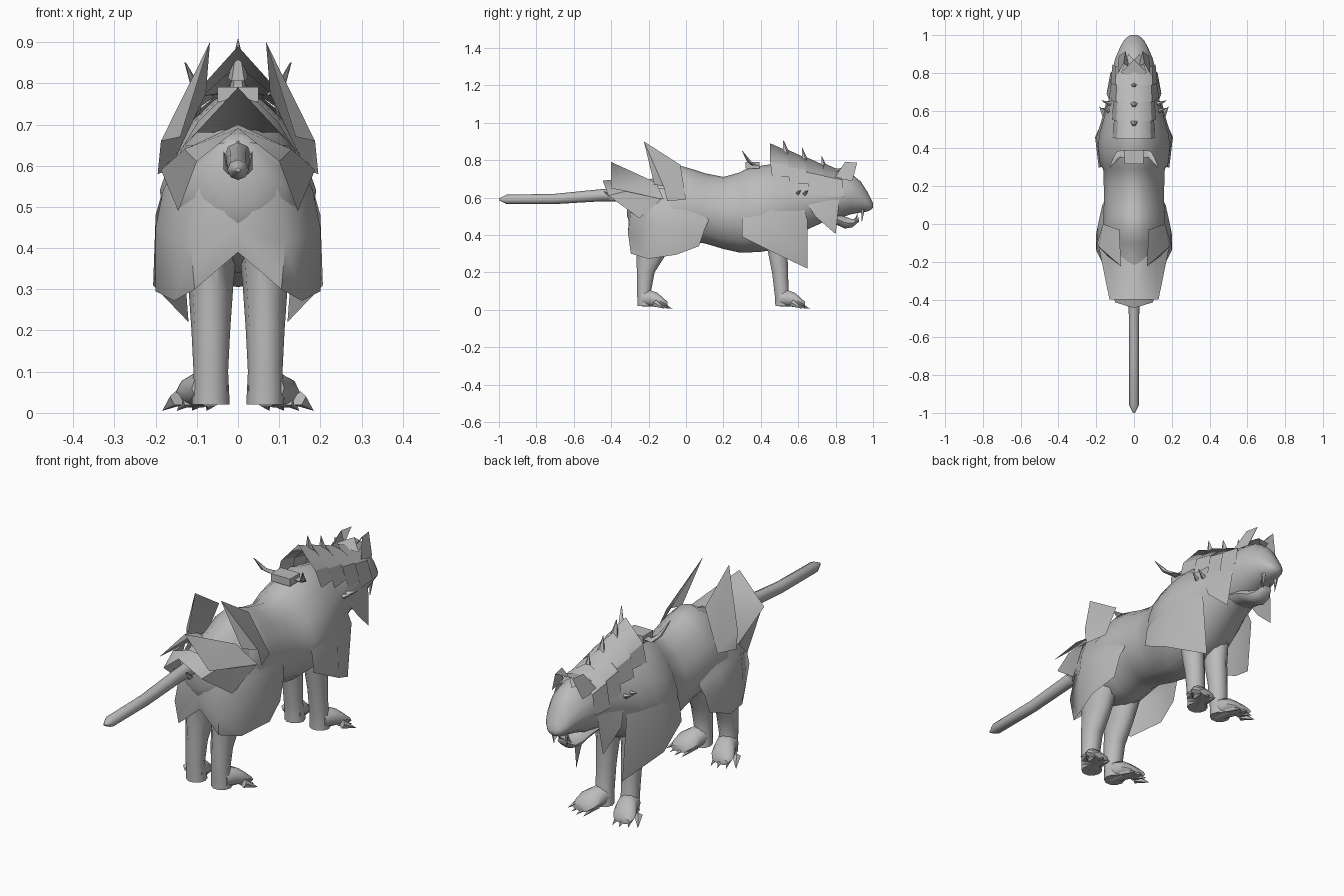
import bpy, bmesh, math
from mathutils import Vector

grey = bpy.data.materials.new("stone grey")
grey.diffuse_color = (0.5, 0.5, 0.5, 1)


def finish(name, bm, angle=40):
    bmesh.ops.recalc_face_normals(bm, faces=bm.faces)
    me = bpy.data.meshes.new(name)
    bm.to_mesh(me)
    bm.free()
    me.materials.append(grey)
    ob = bpy.data.objects.new(name, me)
    bpy.context.collection.objects.link(ob)
    bpy.context.view_layer.objects.active = ob
    ob.select_set(True)
    bpy.ops.object.shade_smooth_by_angle(angle=math.radians(angle))
    ob.select_set(False)
    return ob


def loft(name, rings, axis, sides=12, angle=50, egg=0):
    """Skin ellipses given as (centre, half width, half depth); egg narrows the top."""
    bm = bmesh.new()
    loops = []
    for c, a, b in rings:
        row = []
        for i in range(sides):
            t = 2 * math.pi * i / sides
            u, v = a * math.cos(t), b * math.sin(t)
            u *= 1 - egg * max(0, math.sin(t))
            off = (u, 0, v) if axis == 'y' else (u, v, 0)
            row.append(bm.verts.new(Vector(c) + Vector(off)))
        loops.append(row)
    for r, s in zip(loops, loops[1:]):
        for i in range(sides):
            j = (i + 1) % sides
            bm.faces.new((r[i], r[j], s[j], s[i]))
    bm.faces.new(loops[0])
    bm.faces.new(loops[-1])
    return finish(name, bm, angle)


def trunk(name, rows, sides=14, egg=0):
    """Loft along y from (y, top, bottom, half width)."""
    return loft(name, [((0, y, (t + b) / 2), w, (t - b) / 2) for y, t, b, w in rows],
                'y', sides, 50, egg)


def sheet(name, pts, faces, angle=25):
    """Thin plate, mirrored across the middle."""
    bm = bmesh.new()
    vs = [bm.verts.new(p) for p in pts]
    for f in faces:
        bm.faces.new([vs[i] for i in f])
    m = finish(name, bm, angle).modifiers.new("mirror", 'MIRROR')
    m.use_clip = True


def grid_sheet(name, rows):
    n = len(rows[0])
    sheet(name, sum(rows, []),
          [(r * n + i, r * n + i + 1, r * n + n + i + 1, r * n + n + i)
           for r in range(len(rows) - 1) for i in range(n - 1)], 70)


def spike(name, base, tip, r, sides=5):
    base, tip = Vector(base), Vector(tip)
    bm = bmesh.new()
    bmesh.ops.create_cone(bm, cap_ends=True, segments=sides, radius1=r, radius2=0,
                          depth=(tip - base).length)
    q = (tip - base).to_track_quat('Z', 'Y')
    for v in bm.verts:
        v.co = q @ v.co + (base + tip) / 2
    finish(name, bm)


# torso, neck and head
trunk("body", [
    (-.315, .66, .50, .05), (-.29, .68, .43, .11), (-.22, .69, .37, .155),
    (-.10, .725, .34, .168), (-.03, .77, .345, .165), (.04, .75, .36, .162),
    (.1, .73, .355, .16), (.2, .71, .325, .16), (.29, .735, .305, .163), (.315, .75, .305, .18),
    (.4, .77, .31, .19), (.47, .78, .32, .185), (.56, .76, .37, .16), (.65, .745, .43, .135),
    (.75, .74, .475, .12), (.82, .745, .49, .113), (.88, .73, .51, .098), (.935, .685, .52, .074),
    (.97, .63, .525, .055), (.99, .59, .535, .035), (1, .57, .545, .018)], 16, .24)
trunk("lower_jaw", [(.74, .53, .47, .075), (.8, .52, .455, .065), (.85, .5, .432, .052),
                    (.89, .485, .44, .043), (.925, .495, .47, .025)], 10)

# tail
trunk("tail", [(-.28, .66, .58, .035), (-.45, .645, .58, .028), (-.7, .62, .565, .026),
               (-.96, .615, .565, .026), (-1, .595, .585, .006)], 8)
for s in (-1, 1):
    spike("tail_base_tuft", (s * .02, -.39, .59), (s * .035, -.44, .635), .016, 4)

# legs and splayed paws
FRONT = [(.485, .44, .055, .075), (.49, .31, .05, .055), (.503, .2, .044, .045),
         (.51, .1, .042, .04), (.518, .06, .044, .043), (.52, .02, .046, .045)]
HIND = [(-.16, .42, .065, .12), (-.185, .3, .054, .085), (-.215, .2, .047, .05),
        (-.225, .1, .042, .04), (-.22, .06, .044, .042), (-.215, .02, .046, .047)]
for limb, rows, heel in (("front", FRONT, .52), ("hind", HIND, -.215)):
    for s in (-1, 1):
        loft(limb + "_leg", [((s * .066, y, z), w, d) for y, z, w, d in rows], 'z', 10)
        loft(limb + "_paw", [((s * .068, heel - .02, .06), .044, .045),
                             ((s * .078, heel + .025, .06), .05, .046),
                             ((s * .092, heel + .06, .054), .056, .04),
                             ((s * .102, heel + .09, .04), .055, .028),
                             ((s * .108, heel + .115, .028), .042, .016)], 'y', 10)
        for k in range(4):
            x = .064 + k * .028
            y = heel + .115 - .012 * abs(k - 1.2)
            spike(limb + "_claw", (s * x, y - .045, .034),
                  (s * (x + .012 + k * .008), y + .04 - k * .01, .005), .02, 5)

# skirt plates round the hindquarters
grid_sheet("hind_skirt", [
    [(0, -.31, .66), (.08, -.29, .65), (.125, -.18, .65), (.11, 0, .65), (.13, .12, .51)],
    [(0, -.305, .52), (.1, -.295, .53), (.182, -.15, .54), (.175, 0, .5), (.156, .12, .475)],
    [(0, -.3, .45), (.115, -.31, .41), (.2, -.14, .45), (.192, -.01, .43), (.168, .1, .43)],
    [(0, -.285, .39), (.105, -.295, .3), (.155, -.2, .272), (.2, -.05, .295), (.172, .07, .34)]])

# rump armour: raised saddle and the lower pointed flaps
sheet("rump_saddle",
      [(0, -.4, .79), (.13, -.4, .65), (.187, -.12, .59), (.1, -.16, .68), (0, -.2, .68)],
      [(0, 1, 3, 4), (1, 2, 3)])
sheet("rump_flap",
      [(0, -.445, .69), (.1, -.415, .61), (.145, -.25, .49), (.187, -.13, .59),
       (.13, -.3, .64), (0, -.36, .7)],
      [(0, 1, 4, 5), (1, 2, 4), (2, 3, 4)])

# hip blades, single upright leaves
sheet("hip_blade",
      [(.068, -.225, .9), (.187, -.12, .66), (.195, -.1, .58), (.165, .0, .59),
       (.078, -.03, .775), (.14, -.17, .67)],
      [(0, 1, 3, 4), (1, 2, 3), (0, 5, 1)])

# shoulder skirt, growing out of the shoulder
grid_sheet("shoulder_skirt", [
    [(.14, .31, .62), (.16, .45, .62), (.12, .61, .61)],
    [(.178, .3, .47), (.2, .46, .48), (.14, .65, .48)],
    [(.187, .3, .39), (.206, .46, .31), (.12, .65, .22)]])

# neck bands, each a ridge with a raised rear edge, and their spines
for i, (y, z) in enumerate([(.45, .89), (.545, .855), (.645, .815), (.735, .785)]):
    w = .09 + .003 * i
    sheet("neck_band", [(0, y, z), (w, y, z - .1 + .01 * i), (w + .025, y + .01, z - .18),
                        (w + .015, y + .11, z - .18), (w - .005, y + .1, z - .12 + .01 * i),
                        (0, y + .1, z - .045)],
          [(0, 1, 4, 5), (1, 2, 3, 4)])
for y, z in ((.525, .91), (.625, .87), (.73, .825)):
    spike("neck_spine", (0, y + .015, z - .1), (0, y - .005, z), .026, 5)

# yoke with a pair of curved horns
bm = bmesh.new()
bmesh.ops.create_cube(bm, size=1)
for v in bm.verts:
    v.co = Vector((v.co.x * .1, v.co.y * .075, v.co.z * .035)) + Vector((0, .355, .773))
finish("yoke", bm)
for s in (-1, 1):
    loft("yoke_horn", [((s * .04, .37, .775), .01, .022), ((s * .08, .37, .77), .016, .02),
                       ((s * .102, .34, .79), .012, .014), ((s * .128, .30, .85), .002, .002)],
         'z', 6)
    # shoulder thorns
    for y in (.595, .635):
        spike("shoulder_thorn", (s * .125, y, .62), (s * .175, y + .02, .64), .013, 4)
    # fangs
    spike("fang", (s * .035, .945, .535), (s * .033, .94, .465), .01, 5)
    spike("lower_fang", (s * .025, .905, .475), (s * .025, .92, .52), .008, 5)

# hanging cheek plates
sheet("cheek_plate",
      [(.125, .64, .58), (.108, .82, .59), (.125, .8, .405), (.145, .69, .5)],
      [(0, 1, 3), (1, 2, 3)])

# ears and brow crest
sheet("ear", [(.09, .79, .7), (.055, .85, .79), (.045, .915, .787), (.08, .89, .69), (.025, .83, .74)],
      [(0, 1, 2, 3), (1, 4, 2)])
sheet("brow_crest", [(0, .78, .75), (.07, .8, .74), (.03, .9, .735), (0, .87, .765)],
      [(0, 1, 3), (1, 2, 3)])
